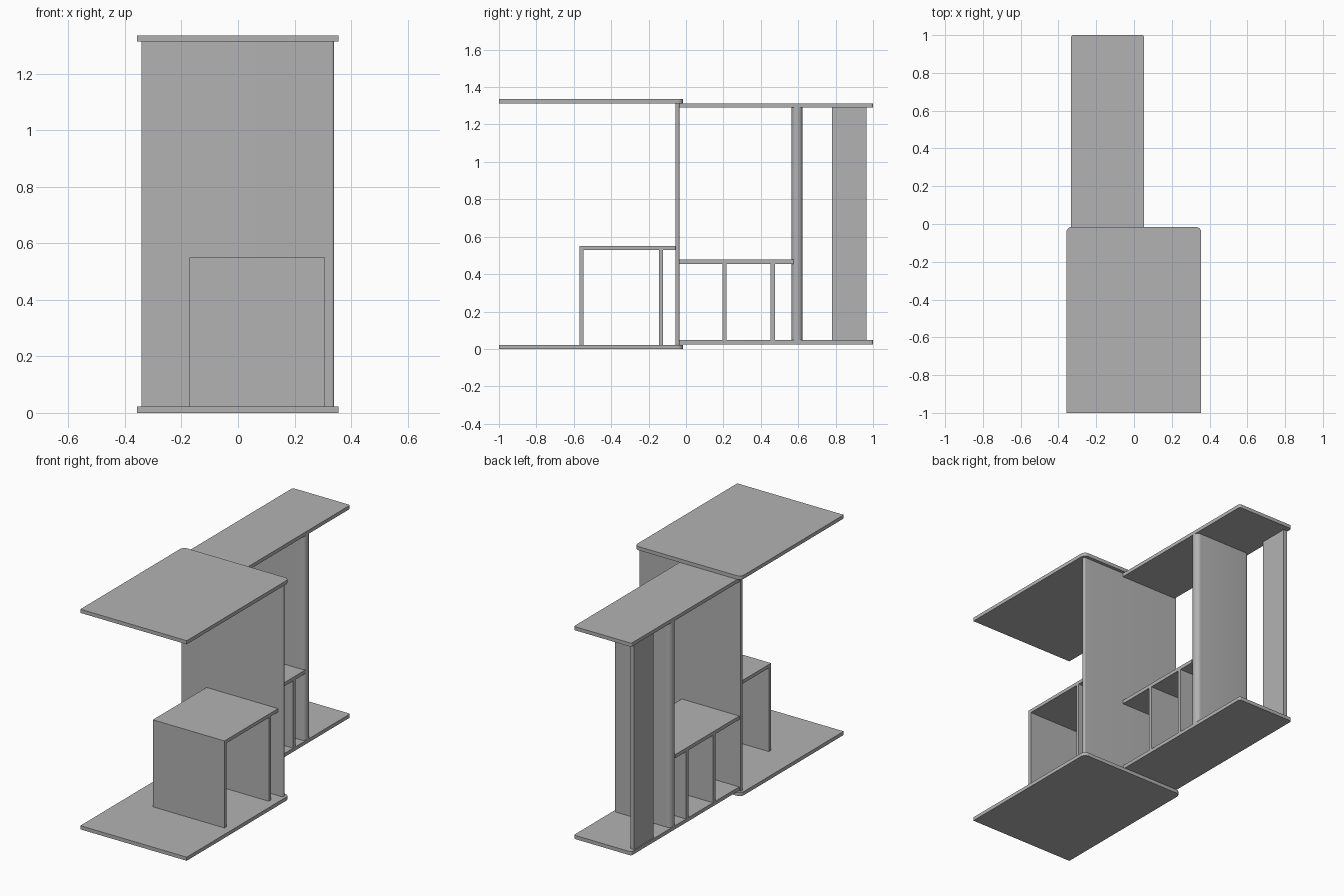
import bpy
import bmesh
import math

cube = bpy.data.objects.get("Cube")
if cube:
    bpy.data.objects.remove(cube, do_unlink=True)

# Single grey finish
grey = bpy.data.materials.new("plain_grey")
grey.use_nodes = True
colour = (0.448, 0.448, 0.448, 1)
grey.diffuse_color = colour
grey.node_tree.nodes["Principled BSDF"].inputs["Base Color"].default_value = colour


def panel(name, x, y, z, radius=0, rounded=None):
    """Box between (low, high) pairs; vertical edges chosen by rounded(x, y) are rounded."""
    bm = bmesh.new()
    bmesh.ops.create_cube(bm, size=1)
    for v in bm.verts:
        v.co = [(lo + hi) / 2 + c * (hi - lo) for c, (lo, hi) in zip(v.co, (x, y, z))]
    if radius:
        mid_x, mid_y = sum(x) / 2, sum(y) / 2
        edges = []
        for e in bm.edges:
            a, b = (v.co for v in e.verts)
            if abs(a.z - b.z) > 1e-4 and rounded(a.x - mid_x, a.y - mid_y):
                edges.append(e)
        bmesh.ops.bevel(bm, geom=edges, offset=radius, segments=8,
                        profile=0.5, affect='EDGES')
    mesh = bpy.data.meshes.new(name)
    bm.to_mesh(mesh)
    bm.free()
    mesh.materials.append(grey)
    obj = bpy.data.objects.new(name, mesh)
    bpy.context.collection.objects.link(obj)
    if radius:
        bpy.ops.object.select_all(action='DESELECT')
        obj.select_set(True)
        bpy.context.view_layer.objects.active = obj
        bpy.ops.object.shade_smooth_by_angle(angle=math.radians(30))
    return obj


def back(x, y):
    return y > 0


def left(x, y):
    return x > 0


def all_round(x, y):
    return True


T = 0.022  # board thickness

# Wide front unit: floor, roof and dividing wall
wide_x, wide_y = (-0.358, 0.356), (-1, -0.015)
panel("front_floor", wide_x, wide_y, (0, T), 0.03, back)
panel("front_roof", wide_x, wide_y, (1.313, 1.335), 0.03, back)
panel("dividing_wall", (-0.341, 0.34), (-0.056, -0.035), (T, 1.313), 0.009, left)

# Bench standing against the dividing wall
bench_x = (-0.172, 0.308)
panel("bench_top", bench_x, (-0.57, -0.056), (0.529, 0.55))
for name, y in (("bench_front", -0.57), ("bench_support", -0.145)):
    panel(name, bench_x, (y, y + T), (T, 0.529))

# Narrow rear unit: floor and roof
narrow_x, narrow_y = (-0.333, 0.053), (-0.035, 1)
panel("rear_floor", narrow_x, narrow_y, (0.025, 0.047), 0.012, back)
panel("rear_roof", narrow_x, narrow_y, (1.291, 1.313), 0.012, back)

# Low shelf with its two dividers
panel("shelf", narrow_x, (-0.035, 0.575), (0.455, 0.477))
for name, y in (("shelf_divider_front", 0.195), ("shelf_divider_rear", 0.453)):
    panel(name, narrow_x, (y, y + T), (0.047, 0.455))

# Thick round-ended upright and the slim side panel behind it
panel("thick_upright", narrow_x, (0.565, 0.623), (0.047, 1.291), 0.028, all_round)
panel("side_panel", (-0.328, -0.304), (0.78, 0.965), (0.047, 1.291))
